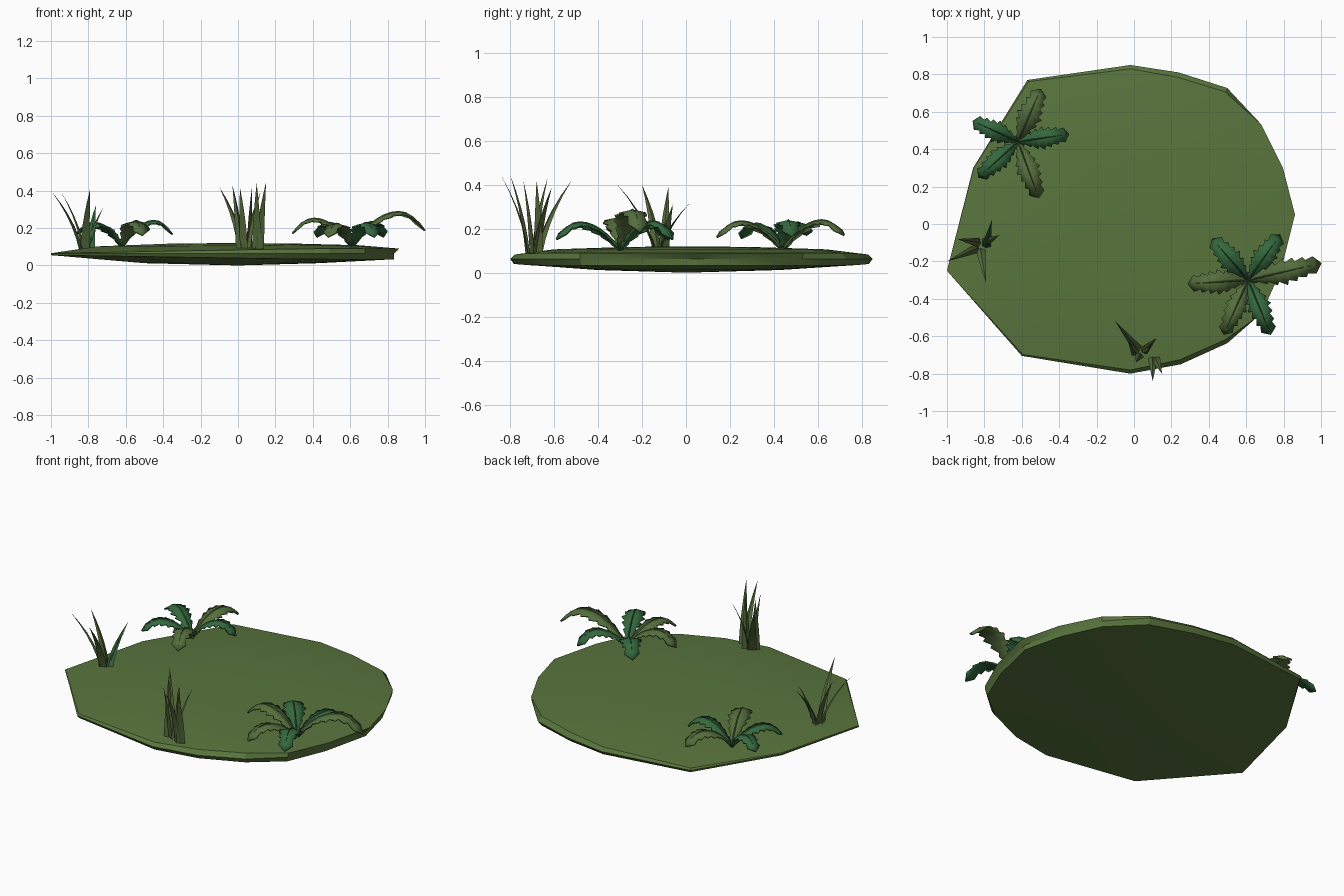
import bpy, bmesh, math
from mathutils import Vector

if "Cube" in bpy.data.objects:
    bpy.data.objects.remove(bpy.data.objects["Cube"])


def material(name, rgb):
    m = bpy.data.materials.new(name)
    m.diffuse_color = (*rgb, 1)
    m.use_nodes = True
    m.node_tree.nodes["Principled BSDF"].inputs["Base Color"].default_value = m.diffuse_color
    return m


MOSS = material("moss green", (0.100, 0.178, 0.047))
OLIVE = material("olive leaf", (0.090, 0.155, 0.046))
FERN = material("fern green", (0.035, 0.140, 0.048))
GRASS = material("grass green", (0.082, 0.125, 0.038))


def make_object(name, bm, mat, angle=30):
    bmesh.ops.recalc_face_normals(bm, faces=bm.faces)
    me = bpy.data.meshes.new(name)
    bm.to_mesh(me)
    bm.free()
    me.materials.append(mat)
    ob = bpy.data.objects.new(name, me)
    bpy.context.collection.objects.link(ob)
    bpy.ops.object.select_all(action='DESELECT')
    ob.select_set(True)
    bpy.context.view_layer.objects.active = ob
    bpy.ops.object.shade_smooth_by_angle(angle=math.radians(angle))
    return ob


def bridge(bm, a, b):
    n = len(a)
    for i in range(n):
        bm.faces.new((a[i], a[(i + 1) % n], b[(i + 1) % n], b[i]))


# Ground: domed slab with an irregular outline and a folded rim
outline = [(-1.0, -.25), (-.6, -.705), (-.02, -.80), (.25, -.75), (.5, -.64),
           (.69, -.49), (.79, -.25), (.86, .05), (.80, .30), (.69, .54),
           (.50, .73), (.24, .81), (-.02, .85), (-.57, .77), (-.86, .30)]
bm = bmesh.new()
levels = [[], [], [], [], [], []]
for x, y in outline:
    r = min(1, max(0, (x + 1) / 1.4))          # rim opens up towards the right
    notch = max(0, x - .45) / .4                # right rim is folded inwards
    spec = [(.35, .117),
            (.75, .108 - .006 * (1 - r)),
            (1 - .035 * r * (1 - notch), .065 + .025 * r),
            (1 - .03 * notch, .063),
            (1 - .03 * r, .055 - .022 * r),
            (.5, .012)]
    for ring, (s, z) in zip(levels, spec):
        ring.append(bm.verts.new((x * s, y * s, z)))
for a, b in zip(levels, levels[1:]):
    bridge(bm, a, b)
for ring, z in ((levels[0], .12), (levels[-1], 0)):
    c = bm.verts.new((0, 0, z))
    for i in range(len(ring)):
        bm.faces.new((ring[i], ring[(i + 1) % len(ring)], c))
make_object("ground", bm, MOSS, 25)


# Fern frond: arching, saw-toothed leaf with a raised midrib
def frond(name, base, tip, apex, width, mat, teeth=7):
    p0, p3 = Vector(base), Vector(tip)
    flat = Vector((p3.x - p0.x, p3.y - p0.y, 0))
    side = Vector((-flat.y, flat.x, 0)).normalized()

    def path(t):
        # parabola-like rise to the apex at 65% of the reach, then a drop
        if t < .65:
            z = p0.z + (apex - p0.z) * (1 - (1 - t / .65) ** 2)
        else:
            z = apex - (apex - p3.z) * ((t - .65) / .35) ** 2
        return Vector((p0.x, p0.y, 0)) + flat * t + Vector((0, 0, z))

    def half_width(t):
        return width * (.14 + .86 * min(1, t / .45)) * (1 - .45 * max(0, t - .5) / .5)

    bm = bmesh.new()
    rows = []
    for i in range(teeth):
        for f, w in ((0, .68), (.8, 1.0)):      # notch, then tooth point
            t = (i + f) / teeth * .93
            h = half_width(t) * w
            p = path(t)
            drop = Vector((0, 0, -.22 * h))
            rows.append([bm.verts.new(p + side * h + drop), bm.verts.new(p),
                         bm.verts.new(p - side * h + drop)])
    for a, b in zip(rows, rows[1:]):
        for k in range(2):
            bm.faces.new((a[k], a[k + 1], b[k + 1], b[k]))
    end = bm.verts.new(path(1))
    for k in range(2):
        bm.faces.new((rows[-1][k], rows[-1][k + 1], end))
    ob = make_object(name, bm, mat, 40)
    sol = ob.modifiers.new("thickness", 'SOLIDIFY')
    sol.thickness, sol.offset = .009, 0

    # midrib: tapering triangular ridge
    bm = bmesh.new()
    rings = []
    for i in range(10):
        t = i / 9 * .95
        w = .011 * (1 - .75 * t)
        p = path(t)
        rings.append([bm.verts.new(p + o) for o in
                      (side * w - Vector((0, 0, .004)), Vector((0, 0, w + .003)),
                       -side * w - Vector((0, 0, .004)))])
    for a, b in zip(rings, rings[1:]):
        bridge(bm, a, b)
    bm.faces.new(rings[0])
    bm.faces.new(rings[-1])
    make_object(name + "_midrib", bm, mat, 40)


ferns = {
    "back_fern": ((-.62, .44, .10), [
        (-.50, .72, .17, .235, .070, OLIVE), (-.35, .48, .165, .235, .062, FERN),
        (-.51, .14, .16, .23, .066, OLIVE), (-.83, .25, .155, .22, .062, FERN),
        (-.86, .55, .17, .225, .062, FERN)]),
    "front_fern": ((.61, -.30, .10), [
        (1.0, -.21, .185, .283, .072, OLIVE), (.78, -.06, .15, .23, .068, FERN),
        (.42, -.08, .15, .225, .068, FERN), (.29, -.32, .17, .247, .068, OLIVE),
        (.48, -.59, .15, .22, .062, OLIVE), (.73, -.59, .15, .225, .066, FERN)]),
}
for name, (base, leaves) in ferns.items():
    for i, (x, y, z, apex, w, mat) in enumerate(leaves):
        frond(f"{name}_frond_{i + 1}", base, (x, y, z), apex, w, mat)


# Grass blade: three-sided, tapering and bending outwards
def blade(name, base, tip, width, mat):
    p0, p2 = Vector((*base, .085)), Vector(tip)
    mid = p0.lerp(p2, .22)
    mid.z = p0.z + (p2.z - p0.z) * .5
    turn = math.atan2(p2.y - p0.y, p2.x - p0.x)
    bm = bmesh.new()
    rings = []
    for i in range(5):
        t = i / 5
        p = p0 * (1 - t) ** 2 + mid * 2 * t * (1 - t) + p2 * t * t
        r = width * (1 - t ** 1.6) * .5
        rings.append([bm.verts.new(p + Vector((math.cos(a) * r * s, math.sin(a) * r * s, 0)))
                      for a, s in ((turn + 1.57, 1), (turn + 3.14, .45), (turn - 1.57, 1))])
    for a, b in zip(rings, rings[1:]):
        bridge(bm, a, b)
    bm.faces.new(rings[0])
    end = bm.verts.new(p2)
    for k in range(3):
        bm.faces.new((rings[-1][k], rings[-1][(k + 1) % 3], end))
    make_object(name, bm, mat, 30)


tufts = {
    "left_grass": [
        ((-.84, -.13), (-1.0, -.20, .40), GRASS), ((-.83, -.10), (-.945, -.08, .39), GRASS),
        ((-.82, -.14), (-.79, -.32, .41), OLIVE), ((-.79, -.12), (-.76, .02, .32), FERN),
        ((-.80, -.10), (-.72, -.06, .31), GRASS)],
    "front_grass": [
        ((.02, -.67), (-.10, -.52, .42), GRASS), ((.01, -.69), (-.03, -.63, .43), GRASS),
        ((.03, -.70), (.01, -.74, .42), GRASS), ((.05, -.68), (.12, -.61, .39), GRASS),
        ((.06, -.67), (.075, -.68, .42), GRASS), ((.10, -.72), (.10, -.84, .44), OLIVE),
        ((.115, -.72), (.15, -.80, .445), OLIVE)],
}
for name, blades in tufts.items():
    for i, (base, tip, mat) in enumerate(blades):
        blade(f"{name}_blade_{i + 1}", base, tip, .05, mat)
